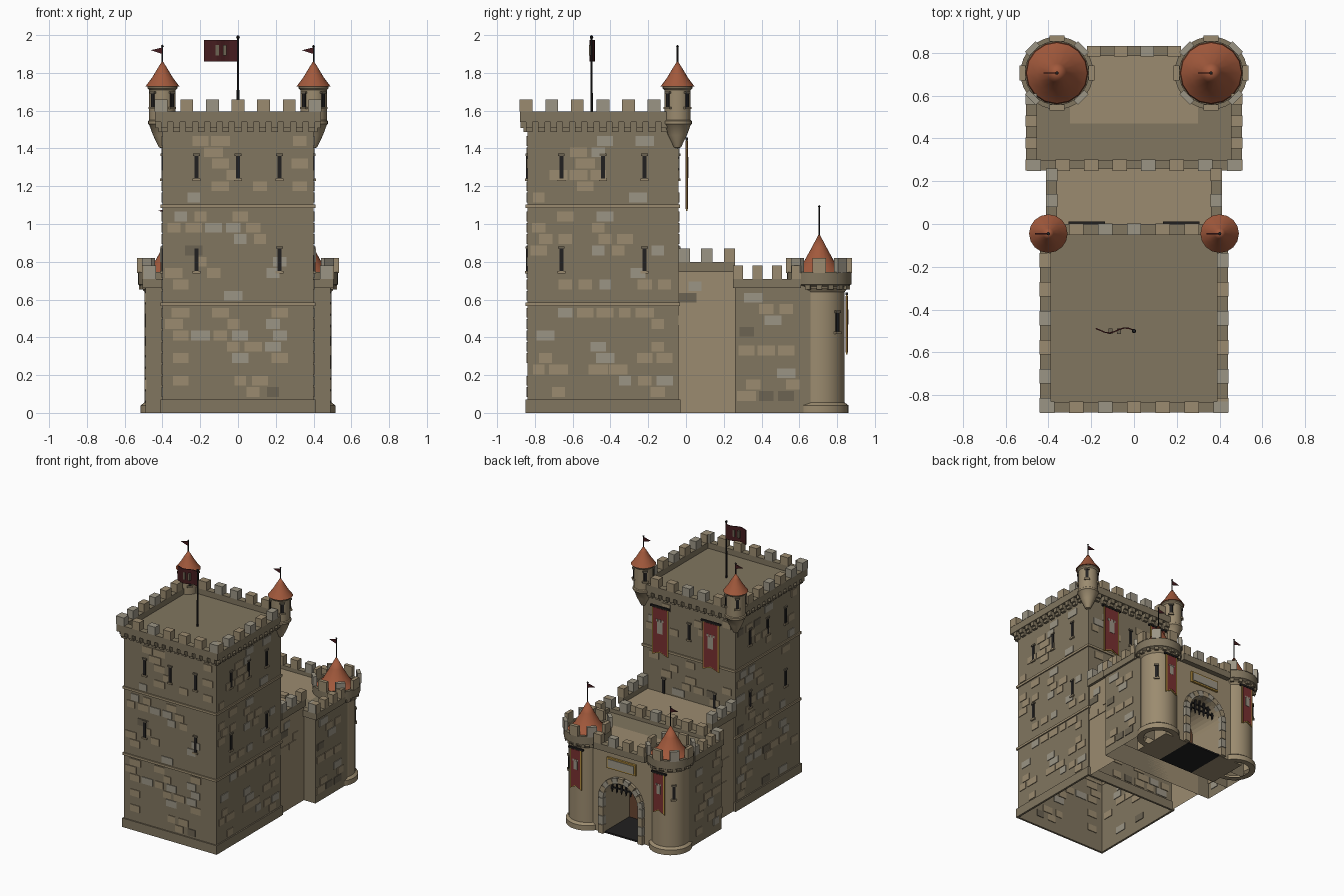
import bpy, bmesh, random
from math import pi, sin, cos
from mathutils import Matrix, Vector

if "Cube" in bpy.data.objects:
    bpy.data.objects.remove(bpy.data.objects["Cube"])

random.seed(7)
T = Matrix.Translation

def material(name, r, g, b):
    m = bpy.data.materials.new(name)
    m.diffuse_color = (r, g, b, 1)
    m.use_nodes = True
    m.node_tree.nodes["Principled BSDF"].inputs["Base Color"].default_value = m.diffuse_color
    return m

PALETTE = [material(*a) for a in [
    ("stone", .22, .18, .115), ("tan_stone", .33, .26, .16), ("grey_stone", .33, .30, .235),
    ("dark_stone", .15, .125, .085), ("roof_tile", .36, .10, .045), ("iron", .015, .014, .014),
    ("red_cloth", .19, .03, .03), ("gold", .45, .27, .05), ("dark_cloth", .06, .012, .014),
    ("wood", .14, .06, .03)]]
STONE, TAN, GREY, DARK, ROOF, IRON, RED, GOLD, CLOTH, WOOD = range(10)
I = Matrix.Identity(4)

def side(cx, cy, rot, dist):
    """Frame on a wall: local x runs along it, local -y points outward."""
    return T((cx, cy, 0)) @ Matrix.Rotation(rot, 4, 'Z') @ T((0, -dist, 0))

def finish(name, bm, mats=PALETTE):
    me = bpy.data.meshes.new(name)
    bmesh.ops.recalc_face_normals(bm, faces=bm.faces)
    bm.to_mesh(me)
    bm.free()
    ob = bpy.data.objects.new(name, me)
    bpy.context.collection.objects.link(ob)
    for m in mats:
        me.materials.append(m)
    return ob

def boxes(name, items, open_bottom=False):
    """items: (frame, centre, size, colour)"""
    bm = bmesh.new()
    for M, c, s, col in items:
        v = bmesh.ops.create_cube(bm, size=1, matrix=M @ T(c) @ Matrix.Diagonal((*s, 1)))['verts']
        for f in {f for w in v for f in w.link_faces}:
            f.material_index = col
    if open_bottom:
        low = [f for f in bm.faces if all(v.co.z < 1e-4 for v in f.verts)]
        bmesh.ops.delete(bm, geom=low, context='FACES')
    return finish(name, bm)

def prism(name, pts, y0, y1, M, col):
    bm = bmesh.new()
    f = bm.faces.new([bm.verts.new(M @ Vector((x, y0, z))) for x, z in pts])
    ext = bmesh.ops.extrude_face_region(bm, geom=[f], use_keep_orig=True)['geom']
    off = M.to_3x3() @ Vector((0, y1 - y0, 0))
    bmesh.ops.translate(bm, verts=[g for g in ext if isinstance(g, bmesh.types.BMVert)], vec=off)
    return finish(name, bm, [PALETTE[col]])

def lathe(name, prof, x, y, col, n=24):
    bm = bmesh.new()
    rings = [[bm.verts.new((x + r * cos(2*pi*i/n), y + r * sin(2*pi*i/n), z)) for i in range(n)] for r, z in prof]
    for a, b in zip(rings, rings[1:]):
        for i in range(n):
            bm.faces.new((a[i], a[(i+1) % n], b[(i+1) % n], b[i]))
    bmesh.ops.remove_doubles(bm, verts=bm.verts, dist=1e-5)
    ob = finish(name, bm, [PALETTE[col]])
    bpy.ops.object.select_all(action='DESELECT')
    ob.select_set(True)
    bpy.context.view_layer.objects.active = ob
    bpy.ops.object.shade_smooth_by_angle(angle=.6)

def battlement(M, u0, u1, n, z0, z1, z2, t=.05):
    """Low wall with n merlons; outer face on the frame plane."""
    w = (u1 - u0) / (2*n - 1)
    out = [(M, ((u0+u1)/2, t/2, (z0+z1)/2), (u1-u0, t, z1-z0), STONE)]
    for i in range(n):
        out.append((M, (u0 + w*(2*i+.5), t/2, (z1+z2)/2), (w, t+.004, z2-z1), random.choice((TAN, GREY))))
    return out

def slit(M, u, z, h=.12):
    return [(M, (u, 0, z), (.022, .012, h), IRON),
            (M, (u, 0, z - h/2 - .006), (.042, .024, .012), TAN),
            (M, (u, 0, z + h/2 + .006), (.036, .02, .012), DARK)]

def bricks(M, u0, u1, z0, z1, count):
    out, used = [], set()
    rows = int((z1 - z0) / .06)
    cols = int((u1 - u0) / .105)
    while len(out) < count:
        r, c = random.randrange(rows), random.randrange(cols)
        if (r, c) in used:
            continue
        used.add((r, c))
        u = u0 + .105*(c + .5) + (.024 if r % 2 else -.012)
        out.append((M, (u, 0, z0 + .06*(r+.5)), (random.uniform(.06, .102), .01, .052),
                    random.choice((TAN, TAN, DARK if r % 4 == 0 else TAN, GREY))))
    return out

def banner(name, M, u, z0, z1, w):
    h = w / 2
    def tail(k):
        return [(u-h+k, z1-k), (u-h+k, z0+k), (u, z0+.025+k), (u+h-k, z0+k), (u+h-k, z1-k)]
    prism(name + "_border", tail(0), -.003, .003, M, GOLD)
    prism(name + "_cloth", tail(.01), -.006, .006, M, RED)
    zc, e = (z0 + z1) / 2 + .03, w / 6
    boxes(name + "_tower_emblem_and_rod",
          [(M, (u, -.006, zc), (2*e, .004, 4*e), GREY), (M, (u, 0, z1), (w+.03, .014, .014), IRON)]
          + [(M, (u + k*e*1.1, -.006, zc + 2.4*e), (.7*e, .004, .8*e), GREY) for k in (-1, 0, 1)])

def pennant(name, x, y, z0, z1):
    lathe(name + "_pole", [(.004, z0), (.004, z1-.012), (.008, z1-.008), (0, z1)], x, y, IRON, 8)
    prism(name, [(x, z1-.015), (x, z1-.05), (x-.062, z1-.03)], y-.003, y+.003, I, CLOTH)

# Keep: body, plinth, string courses, battlements, corbels, slits, bricks
KY = -.44
boxes("keep_body", [(I, (0, KY, .775), (.8, .8, 1.55), STONE)], True)
plinth, courses, parapet, corbels, slits, stones = [], [], [], [], [], []
for k in range(4):
    M = side(0, KY, k*pi/2, .4)
    plinth.append((M, (0, -.002, .035), (.82, .016, .07), STONE))
    courses += [(M, (0, -.003, z), (.818, .012, .018), TAN) for z in (.575, 1.095)]
    parapet += battlement(side(0, KY, k*pi/2, .44), -.44, .44, 7, 1.54, 1.595, 1.66)
    for i in range(13):
        u = -.39 + .065*i
        corbels += [(M, (u, -.018, 1.525), (.036, .036, .035), STONE), (M, (u, -.01, 1.5), (.036, .02, .025), STONE)]
    slits += sum([slit(M, u, 1.30) for u in ((0,) if k == 2 else (-.22, 0, .22))], [])
    slits += sum([slit(M, u, .81) for u in (-.22, .22)], [])
    stones += bricks(M, -.38, .38, .08, .56, 22)
    stones += bricks(M, -.38, .38, .59, 1.08, 18)
    stones += bricks(M, -.38, .38, 1.11, 1.48, 11)
boxes("keep_plinth", plinth)
boxes("keep_string_courses", courses)
boxes("keep_parapet", parapet)
boxes("keep_corbels", corbels)

# Linking hall between keep and gatehouse
boxes("hall_body", [(I, (0, .11, .38), (.78, .30, .76), TAN)], True)
hall = []
for rot in (pi/2, -pi/2):
    hall += battlement(side(0, .11, rot, .41), -.15, .15, 3, .745, .80, .87)
    stones += bricks(side(0, .11, rot, .39), -.14, .14, .1, .7, 5)
boxes("hall_parapet", hall)

# Gatehouse with arched passage
boxes("gatehouse_body", [(I, (0, .365, .34), (.98, .21, .68), STONE)]
      + [(I, (s*.395, .565, .34), (.19, .19, .68), STONE) for s in (-1, 1)], True)
arch = [(.15*cos(pi - a*pi/16), .28 + .15*sin(a*pi/16)) for a in range(17)]
prism("gate_arch_wall", [(-.36, 0), (-.15, 0)] + arch + [(.15, 0), (.36, 0), (.36, .68), (-.36, .68)],
      .47, .79, I, TAN)
gate = battlement(side(0, .25, 0, 0), -.50, .50, 8, .66, .71, .78)
gate += battlement(side(0, .83, pi, 0), -.22, .22, 4, .66, .71, .78, .045)
for s in (1, -1):
    M = side(0, .43, s*pi/2, .505)
    gate += battlement(M, -.18, .18, 4, .66, .71, .78)
    stones += bricks(side(0, .43, s*pi/2, .49), -.15, .2, .06, .36, 9)
    stones += bricks(side(0, .43, s*pi/2, .49), -.15, .2, .40, .64, 5)
boxes("gatehouse_parapet", gate)

# Arch surround, plaque, door, floor, portcullis
G = side(0, .79, pi, 0)
C = G @ T((0, 0, .28))
ring = [(C @ Matrix.Rotation(-pi*(i+.5)/11, 4, 'Y'), (.17, -.008, 0), (.042, .035, .045), TAN if i % 2 else GREY)
        for i in range(11)]
ring += [(G, (s*.17, -.008, .035 + .07*i), (.042, .035, .066), GREY if i % 2 else TAN) for s in (-1, 1) for i in range(4)]
boxes("arch_surround", ring)
boxes("plaque", [(G, (0, -.005, .565), (.25, .02, .085), GOLD), (G, (0, -.01, .565), (.225, .02, .062), GREY)])
boxes("passage_floor", [(I, (0, .63, .006), (.30, .32, .012), IRON)])
prism("gate_door", [(-.148, .01)] + [(x*.98, z) for x, z in arch] + [(.148, .01)], .475, .49, I, WOOD)
for i in range(-3, 4):
    x = i*.04
    top = .28 + (.15**2 - x*x)**.5
    prism("portcullis_bar", [(x-.006, top), (x-.006, .335), (x, .31), (x+.006, .335), (x+.006, top)], .735, .747, I, IRON)
boxes("portcullis_rails", [(I, (0, .741, z), (w, .01, .01), IRON) for z, w in ((.35, .26), (.39, .2))])

# Gate towers and keep turrets, mirrored
for s, label in ((-1, "left"), (1, "right")):
    x, y = s*.36, .705
    lathe(label + "_tower_shaft", [(.11, 0), (.155, 0), (.155, .04), (.135, .055), (.135, .64), (.15, .66), (.15, .67)], x, y, TAN, 32)
    lathe(label + "_tower_parapet", [(.135, .66), (.17, .68), (.17, .745), (.148, .745), (.148, .70), (0, .70)], x, y, STONE, 32)
    crown = []
    for i in range(8):
        crown.append((side(x, y, i*pi/4, .161), (0, 0, .78), (.07, .028, .078), GREY if i % 2 else TAN))
    for i in range(16):
        crown.append((side(x, y, i*pi/8, .148), (0, 0, .668), (.028, .03, .03), STONE))
    boxes(label + "_tower_merlons_and_corbels", crown)
    lathe(label + "_tower_roof", [(.146, .705), (.142, .73), (.095, .775), (.045, .865), (0, .95)], x, y, ROOF, 16)
    pennant(label + "_tower_pennant", x, y, .94, 1.10)
    banner(label + "_tower_banner", side(x, y, pi, .146), 0, .31, .63, .10)
    slits += slit(side(x, y, pi - s*pi/4, .135), 0, .48, .10)

    x, y = s*.4, -.045
    lathe(label + "_turret_shaft", [(0, 1.40), (.018, 1.405), (.05, 1.47), (.07, 1.525), (.077, 1.53), (.077, 1.545),
                                    (.07, 1.55), (.07, 1.71), (.08, 1.72), (.08, 1.735)], x, y, TAN, 20)
    lathe(label + "_turret_roof", [(0, 1.73), (.09, 1.728), (.055, 1.775), (.025, 1.825), (0, 1.865)], x, y, ROOF, 16)
    pennant(label + "_turret_pennant", x, y, 1.855, 1.95)
    for k in range(4):
        slits += slit(side(x, y, pi/4 + k*pi/2, .07), 0, 1.655, .07)
    banner(label + "_keep_banner", side(0, 0, pi, .004), s*.22, 1.07, 1.45, .14)
boxes("arrow_slits", slits)
boxes("accent_bricks", stones)

# Great flag on the keep roof
lathe("flag_pole", [(.007, 1.54), (.006, 1.98), (.01, 1.985), (.008, 1.995), (0, 2.0)], 0, -.5, IRON, 10)
wave = [(-.18*i/8, .012*sin(i*.9)) for i in range(9)]
bm = bmesh.new()
cols = [[bm.verts.new((x, -.5 + d, z)) for z in (1.86, 1.975)] for x, d in wave]
for a, b in zip(cols, cols[1:]):
    bm.faces.new((a[0], b[0], b[1], a[1]))
flag = finish("great_flag", bm, [PALETTE[CLOTH]])
flag.modifiers.new("thickness", 'SOLIDIFY').thickness = .006
boxes("flag_emblem", [(I, (x, -.5, 1.92), (.018, .026, .055), DARK) for x in (-.11, -.07)])
